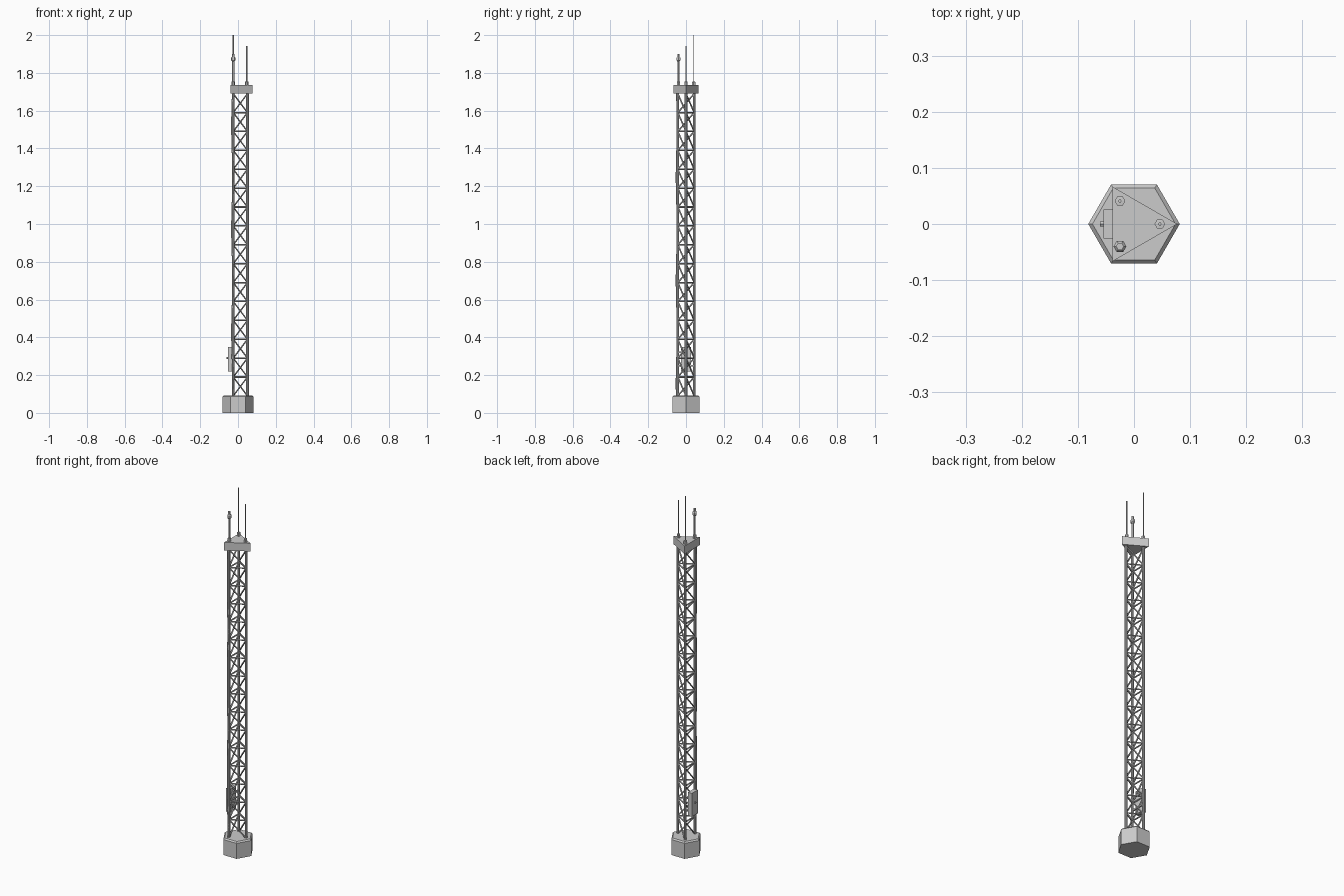
import bpy, bmesh, math
from mathutils import Vector, Matrix

if "Cube" in bpy.data.objects:
    bpy.data.objects.remove(bpy.data.objects["Cube"])


def add_mesh(name, bm):
    bmesh.ops.recalc_face_normals(bm, faces=bm.faces)
    me = bpy.data.meshes.new(name)
    bm.to_mesh(me)
    bm.free()
    ob = bpy.data.objects.new(name, me)
    bpy.context.collection.objects.link(ob)
    return ob


def lathe(name, profile, sides, at=(0, 0), turn=0):
    """Stack of regular polygons from (radius, z) pairs."""
    bm = bmesh.new()
    rings = []
    for r, z in profile:
        angles = [turn + 2 * math.pi * i / sides for i in range(sides)]
        rings.append([bm.verts.new((at[0] + r * math.cos(a), at[1] + r * math.sin(a), z)) for a in angles])
    for lo, hi in zip(rings, rings[1:]):
        for i in range(sides):
            j = (i + 1) % sides
            bm.faces.new((lo[i], lo[j], hi[j], hi[i]))
    bm.faces.new(rings[0][::-1])
    bm.faces.new(rings[-1])
    return add_mesh(name, bm)


def rod(bm, a, b, r, sides=6):
    a, b = Vector(a), Vector(b)
    d = b - a
    m = Matrix.Translation((a + b) / 2) @ d.to_track_quat('Z', 'Y').to_matrix().to_4x4()
    bmesh.ops.create_cone(bm, cap_ends=True, segments=sides, radius1=r, radius2=r, depth=d.length, matrix=m)


def box(bm, centre, size):
    bmesh.ops.create_cube(bm, size=1, matrix=Matrix.Translation(centre) @ Matrix.Diagonal((*size, 1)))


Z0, Z1, PANELS = 0.09, 1.69, 16
STEP = (Z1 - Z0) / PANELS
LEGS = [Vector((0.05 * math.cos(a), 0.05 * math.sin(a), 0)) for a in (0, 2 * math.pi / 3, 4 * math.pi / 3)]
UP = Vector((0, 0, 1))

# Hexagonal foundation with chamfered rim
lathe("foundation", [(0.0815, 0), (0.0815, 0.086), (0.074, 0.093)], 6)

# Three legs
bm = bmesh.new()
for p in LEGS:
    rod(bm, p + UP * (Z0 - 0.01), p + UP * (Z1 + 0.01), 0.007, 8)
add_mesh("tower_legs", bm)

# Horizontal rungs and one spiralling diagonal per face and panel
rungs, diagonals = bmesh.new(), bmesh.new()
for k in range(PANELS):
    z = Z0 + k * STEP
    for i in range(3):
        a, b = LEGS[i], LEGS[(i + 1) % 3]
        if k:
            rod(rungs, a + UP * z, b + UP * z, 0.004)
        rod(diagonals, b + UP * z, a + UP * (z + STEP), 0.004)
add_mesh("rungs", rungs)
add_mesh("diagonal_braces", diagonals)

# Triangular top platform
lathe("top_platform", [(0.077, Z1), (0.077, 1.735)], 3)

# Cable wandering around the front left leg
curve = bpy.data.curves.new("cable", 'CURVE')
curve.dimensions = '3D'
curve.bevel_depth = 0.003
curve.bevel_resolution = 1
sp = curve.splines.new('POLY')
N = 80
sp.points.add(N)
for i in range(N + 1):
    z = Z0 + (Z1 - Z0) * i / N
    ang = math.radians(225) + 0.8 * math.sin((z - 1.11) * 11.5)
    sp.points[i].co = (LEGS[2].x + 0.008 * math.cos(ang), LEGS[2].y + 0.008 * math.sin(ang), z, 1)
bpy.context.collection.objects.link(bpy.data.objects.new("cable", curve))

# Control cabinet on the left face with mounting brackets and handle
bm = bmesh.new()
box(bm, (-0.042, 0, 0.285), (0.024, 0.052, 0.13))
add_mesh("control_cabinet", bm)
bm = bmesh.new()
for z in (0.25, 0.32):
    box(bm, (-0.028, 0, z), (0.008, 0.086, 0.008))
add_mesh("cabinet_brackets", bm)
bm = bmesh.new()
rod(bm, (-0.053, 0, 0.29), (-0.061, 0, 0.29), 0.005)
add_mesh("cabinet_handle", bm)

# Antennas: two whips and one thick mast with a bulb head
T = 1.733
SOCKET = [(0.0095, T), (0.0095, 1.753)]
lathe("tall_whip_antenna", SOCKET + [(0.003, 1.7535), (0.003, 2.0)], 6, (-0.025, 0.041))
lathe("short_whip_antenna", SOCKET + [(0.003, 1.7535), (0.003, 1.943)], 6, (0.046, 0))
lathe("beacon_mast", SOCKET + [(0.006, 1.7535), (0.006, 1.86), (0.0115, 1.866), (0.0115, 1.88),
                               (0.007, 1.886), (0.007, 1.9)], 6, (-0.025, -0.04))
